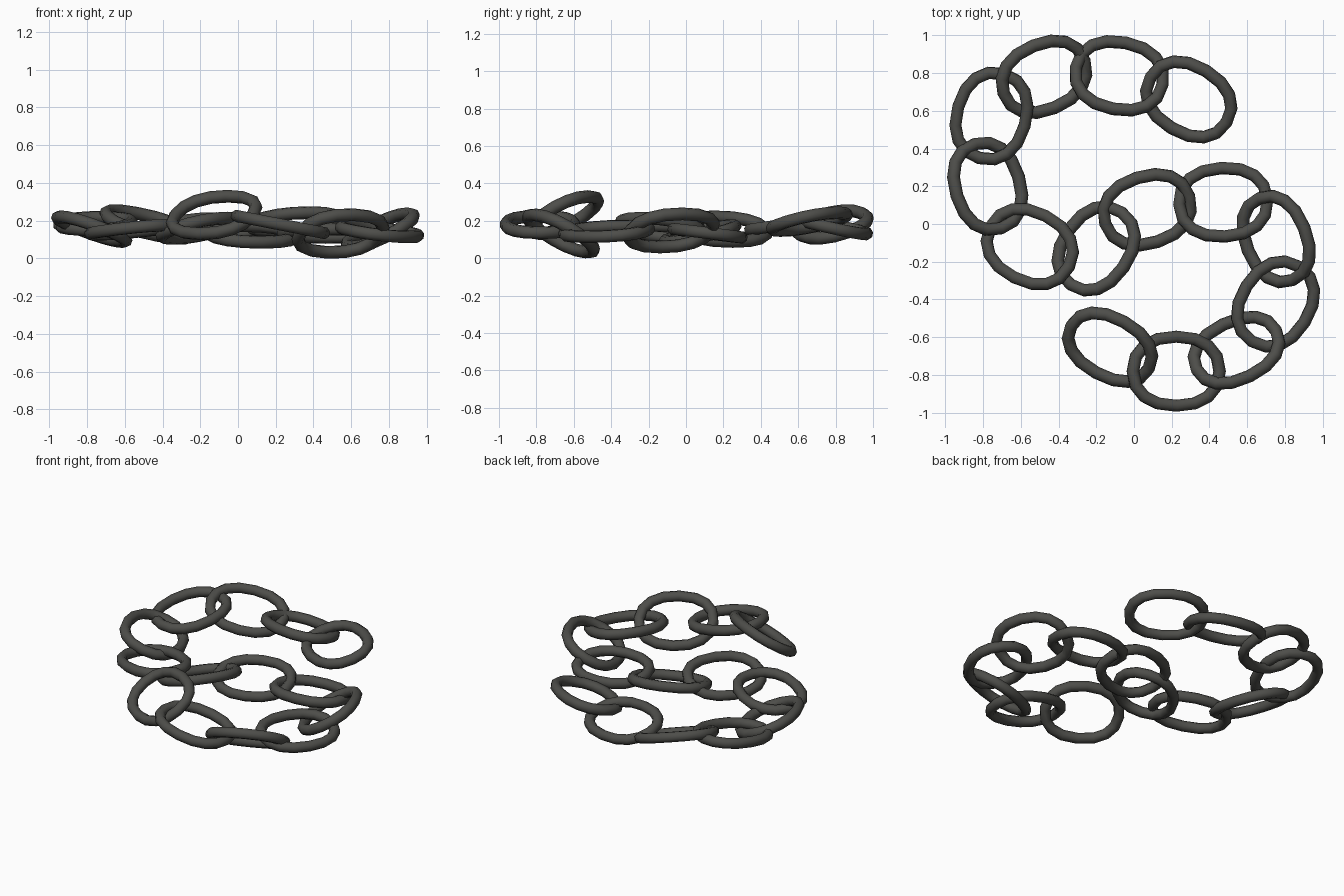
import bpy, bmesh
from math import sin, cos, pi, radians, copysign
from mathutils import Matrix, Vector

if "Cube" in bpy.data.objects:
    bpy.data.objects.remove(bpy.data.objects["Cube"])

iron = bpy.data.materials.new("dark iron")
iron.diffuse_color = (0.075, 0.075, 0.068, 1)
iron.use_nodes = True
iron.node_tree.nodes["Principled BSDF"].inputs["Base Color"].default_value = iron.diffuse_color

SEGS, SIDES = 16, 8                     # steps round a link, sides of the rod
HALF_L, HALF_W, ROD = 0.234, 0.183, 0.0315
SQUARE = 2 / 2.25                       # slightly squared oval


def oval(a):
    c, s = cos(a), sin(a)
    return Vector((HALF_L * copysign(abs(c) ** SQUARE, c),
                   HALF_W * copysign(abs(s) ** SQUARE, s), 0))


def link_mesh():
    """One oval link: a round rod swept along an oval."""
    bm = bmesh.new()
    rings = []
    for i in range(SEGS):
        a = 2 * pi * i / SEGS
        c = oval(a)
        t = oval(a + 0.2) - oval(a - 0.2)
        out = Vector((t.y, -t.x, 0)).normalized()
        ring = []
        for j in range(SIDES):
            b = 2 * pi * (j + 0.5) / SIDES
            r = ROD / cos(pi / SIDES)
            ring.append(bm.verts.new(c + out * (r * cos(b)) + Vector((0, 0, r * sin(b)))))
        rings.append(ring)
    for i in range(SEGS):
        p, q = rings[i], rings[(i + 1) % SEGS]
        for j in range(SIDES):
            k = (j + 1) % SIDES
            f = bm.faces.new((p[j], q[j], q[k], p[k]))
            f.smooth = True
    bmesh.ops.recalc_face_normals(bm, faces=bm.faces)
    me = bpy.data.meshes.new("chain_link")
    bm.to_mesh(me)
    bm.free()
    me.materials.append(iron)
    return me


# each link: x, y, z, heading, roll, pitch (degrees)
links = [
    (0.29, 0.66, 0.195, -31, 15, 0),
    (-0.078, 0.785, 0.17, -11, -13, 0),
    (-0.477, 0.78, 0.18, 22, 19, -10),
    (-0.755, 0.572, 0.185, 74, 2, 8),
    (-0.775, 0.20, 0.155, 107, 21, 0),
    (-0.552, -0.12, 0.152, -27, -1, 6),
    (-0.20, -0.13, 0.16, 55, -17, 0),
    (0.07, 0.075, 0.13, 18, 14, 0),
    (0.473, 0.115, 0.133, 3, -7, 0),
    (0.753, -0.08, 0.148, -68, 29, 0),
    (0.75, -0.424, 0.143, 58, 9, 0),
    (0.543, -0.669, 0.132, 26, -33, -2),
    (0.224, -0.78, 0.18, 0, 0, -11),
    (-0.127, -0.653, 0.23, -29, 33, 0),
]

mesh = link_mesh()
for n, (x, y, z, head, roll, pitch) in enumerate(links, 1):
    ob = bpy.data.objects.new(f"chain_link_{n:02d}", mesh)
    bpy.context.collection.objects.link(ob)
    ob.matrix_world = (Matrix.Translation((x, y, z))
                       @ Matrix.Rotation(radians(head), 4, 'Z')
                       @ Matrix.Rotation(radians(-pitch), 4, 'Y')
                       @ Matrix.Rotation(radians(roll), 4, 'X'))
